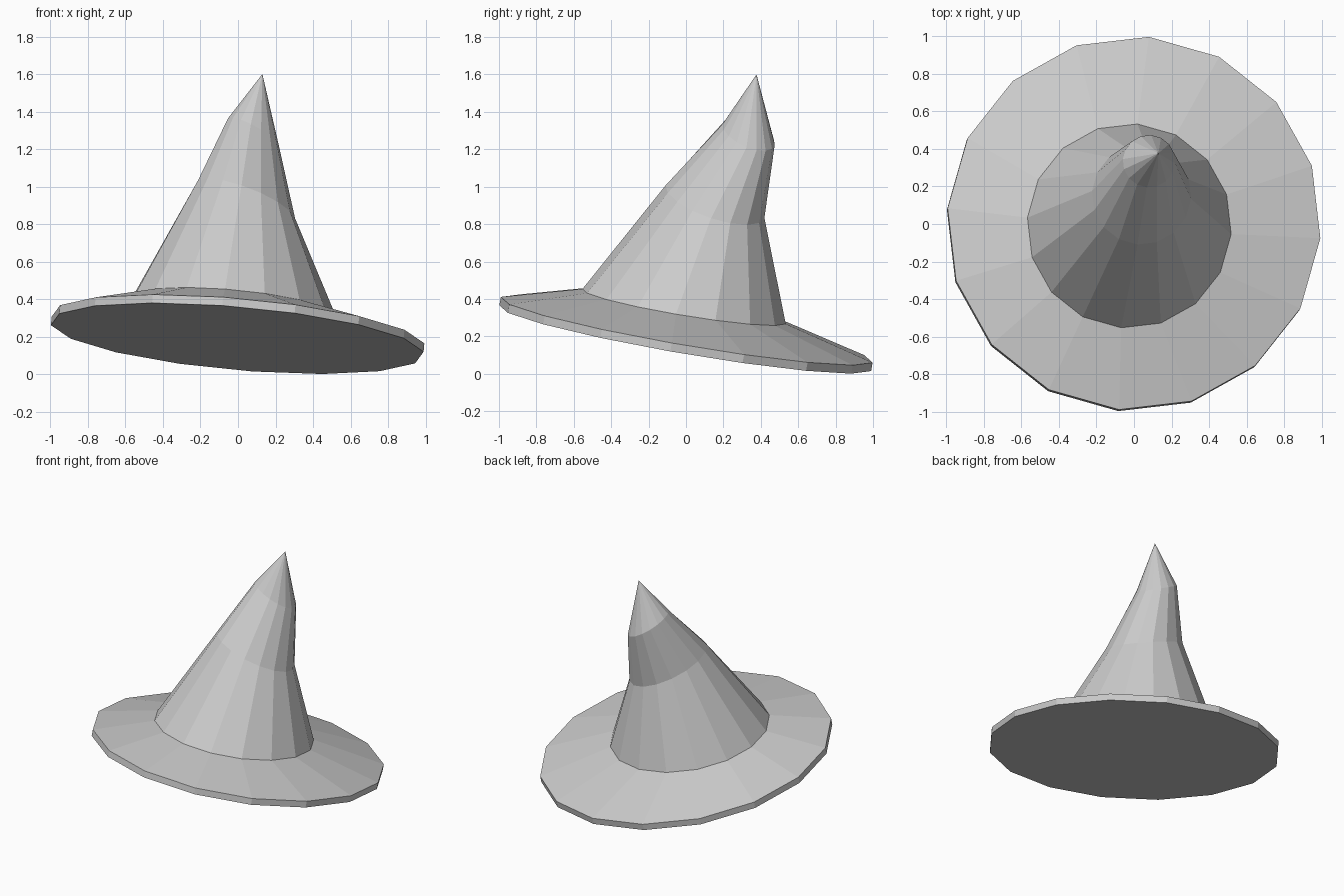
import bpy, bmesh
from math import cos, sin, radians, tau

default_cube = bpy.data.objects.get("Cube")
if default_cube:
    bpy.data.objects.remove(default_cube, do_unlink=True)

SIDES = 16
TURN = radians(-4.6)

felt = bpy.data.materials.new("light grey felt")
felt.use_nodes = True
colour = (0.6, 0.6, 0.6, 1)
felt.diffuse_color = colour
felt.node_tree.nodes["Principled BSDF"].inputs["Base Color"].default_value = colour


def ring(bm, centre, radius, slope):
    """Ring of vertices lying in a plane tilted by slope (dz/dx, dz/dy)."""
    verts = []
    for i in range(SIDES):
        a = TURN + tau * i / SIDES
        x, y = radius * cos(a), radius * sin(a)
        z = slope[0] * x + slope[1] * y
        verts.append(bm.verts.new((centre[0] + x, centre[1] + y, centre[2] + z)))
    return verts


def bridge(bm, low, high):
    for i in range(SIDES):
        j = (i + 1) % SIDES
        bm.faces.new((low[i], low[j], high[j], high[i]))


# Rings: centre, radius, tilt
underside = ((-0.004, -0.004, 0.19), 0.997, (-0.085, -0.17))
rim = ((0, 0.004, 0.235), 0.997, (-0.085, -0.17))
crown_base = ((-0.025, -0.01, 0.36), 0.545, (-0.09, -0.165))
lower_bend = ((0.04, 0.155, 0.92), 0.265, (-0.36, -0.3))
upper_bend = ((0.08, 0.335, 1.28), 0.14, (-0.52, -0.35))
tip = (0.13, 0.377, 1.6)

# One closed skin: brim, then bent crown up to the tip
bm = bmesh.new()
rings = [ring(bm, *r) for r in (underside, rim, crown_base, lower_bend, upper_bend)]
bm.faces.new(reversed(rings[0]))
for low, high in zip(rings, rings[1:]):
    bridge(bm, low, high)
point = bm.verts.new(tip)
for i in range(SIDES):
    bm.faces.new((rings[-1][i], rings[-1][(i + 1) % SIDES], point))
bmesh.ops.recalc_face_normals(bm, faces=bm.faces)

mesh = bpy.data.meshes.new("pointed_hat")
bm.to_mesh(mesh)
bm.free()
mesh.materials.append(felt)
hat = bpy.data.objects.new("pointed_hat", mesh)
bpy.context.collection.objects.link(hat)
